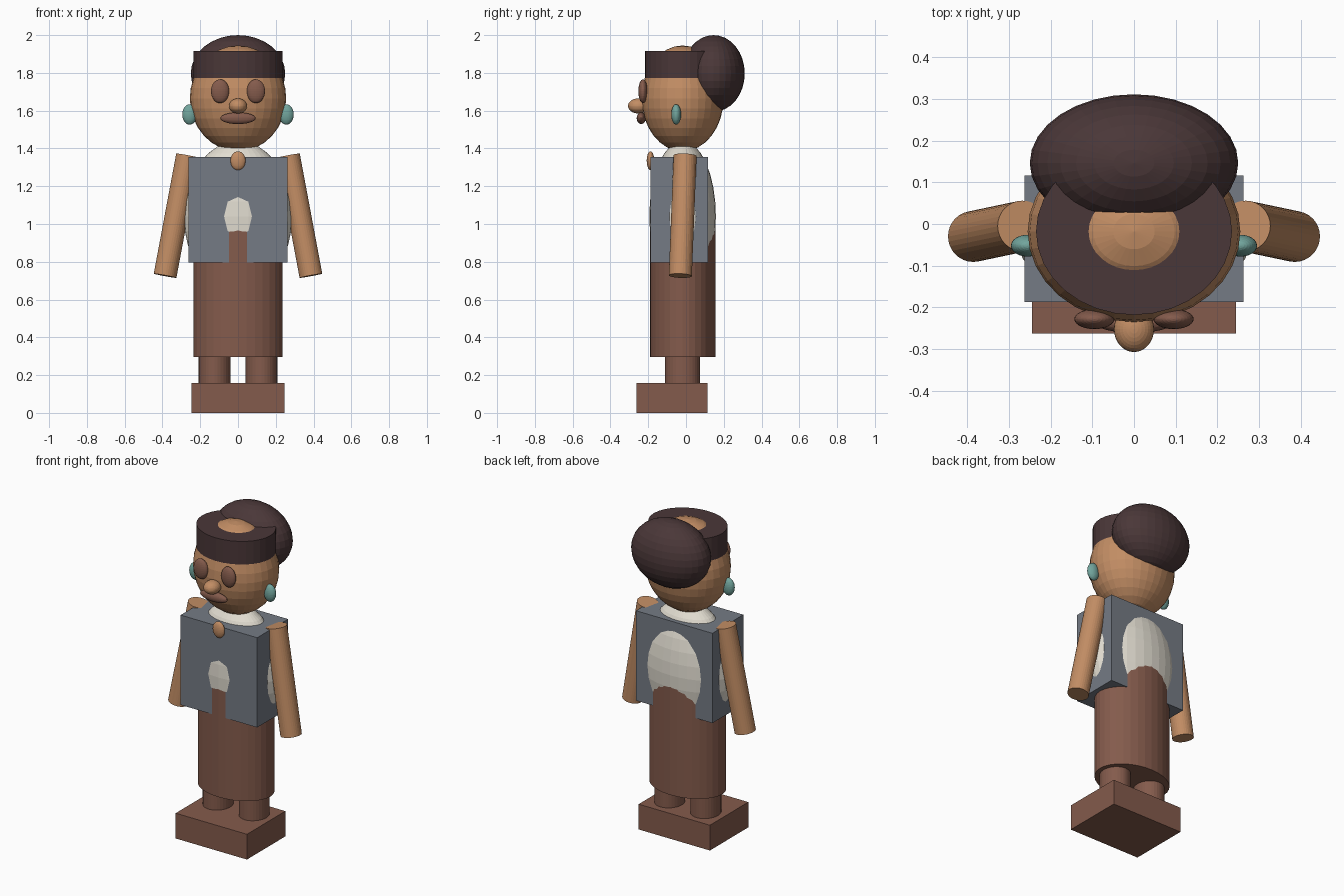
import bpy
from mathutils import Vector

if "Cube" in bpy.data.objects:
    bpy.data.objects.remove(bpy.data.objects["Cube"], do_unlink=True)


def material(name, rgb):
    """Flat material from display colour values 0-255, stored as linear."""
    lin = [((c / 255 + 0.055) / 1.055) ** 2.4 for c in rgb]
    mat = bpy.data.materials.new(name)
    mat.use_nodes = True
    mat.diffuse_color = (*lin, 1)
    bsdf = mat.node_tree.nodes["Principled BSDF"]
    bsdf.inputs["Base Color"].default_value = (*lin, 1)
    bsdf.inputs["Roughness"].default_value = 0.8
    return mat


SKIN = material("tan skin", (194, 141, 100))
HAIR = material("dark hair", (74, 55, 56))
BROWN = material("brown cloth", (132, 91, 76))
VEST = material("slate grey", (117, 123, 133))
SHIRT = material("cream", (226, 221, 209))
TEAL = material("teal", (114, 165, 157))

BODY_Y = -0.018  # depth of the body axis


def finish(name, mat):
    obj = bpy.context.object
    obj.name = name
    obj.data.materials.append(mat)
    return obj


def ellipsoid(name, centre, radii, mat, segments=32, rings=16):
    bpy.ops.mesh.primitive_uv_sphere_add(segments=segments, ring_count=rings, location=centre)
    obj = finish(name, mat)
    obj.scale = radii
    return obj


def box(name, low, high, mat):
    low, high = Vector(low), Vector(high)
    bpy.ops.mesh.primitive_cube_add(size=1, location=(low + high) / 2)
    obj = finish(name, mat)
    obj.scale = high - low
    return obj


def column(name, x, rx, ry, z0, z1, mat):
    """Upright elliptical cylinder on the body axis."""
    bpy.ops.mesh.primitive_cylinder_add(vertices=32, radius=1, depth=1,
                                        location=(x, BODY_Y, (z0 + z1) / 2))
    obj = finish(name, mat)
    obj.scale = (rx, ry, z1 - z0)
    return obj


def rod(name, start, end, radius, mat):
    start, end = Vector(start), Vector(end)
    axis = end - start
    bpy.ops.mesh.primitive_cylinder_add(vertices=32, radius=radius, depth=axis.length,
                                        location=(start + end) / 2)
    obj = finish(name, mat)
    obj.rotation_euler = axis.to_track_quat("Z", "Y").to_euler()
    return obj


# Base, skirt and torso
box("feet_block", (-0.245, -0.262, 0), (0.245, 0.115, 0.157), BROWN)
column("skirt", 0, 0.235, 0.173, 0.295, 1.0, BROWN)
ellipsoid("shirt_torso", (0, BODY_Y, 1.04), (0.287, 0.1762, 0.4), SHIRT)
box("vest", (-0.263, -0.1875, 0.797), (0.263, 0.116, 1.355), VEST)
ellipsoid("brooch", (0, -0.188, 1.335), (0.04, 0.02, 0.05), SKIN)

# Head and hair
ellipsoid("head", (0, BODY_Y, 1.665), (0.255, 0.217, 0.28), SKIN)
column("hair_band", 0, 0.235, 0.2, 1.74, 1.917, HAIR)
ellipsoid("hair_bun", (0, 0.146, 1.797), (0.25, 0.165, 0.203), HAIR)

# Face
ellipsoid("nose", (0, -0.252, 1.625), (0.048, 0.055, 0.04), SKIN)
ellipsoid("mouth", (0, -0.237, 1.56), (0.093, 0.024, 0.031), BROWN)

# Paired parts
for side, s in (("left", 1), ("right", -1)):
    column(side + "_leg", s * 0.124, 0.084, 0.093, 0.14, 0.32, BROWN)
    rod(side + "_arm", (s * 0.267, -0.005, 1.362), (s * 0.386, -0.03, 0.726), 0.061, SKIN)
    ellipsoid(side + "_eye", (s * 0.095, -0.228, 1.703), (0.048, 0.024, 0.063), BROWN)
    ellipsoid(side + "_earring", (s * 0.256, -0.052, 1.58), (0.039, 0.026, 0.054), TEAL)
